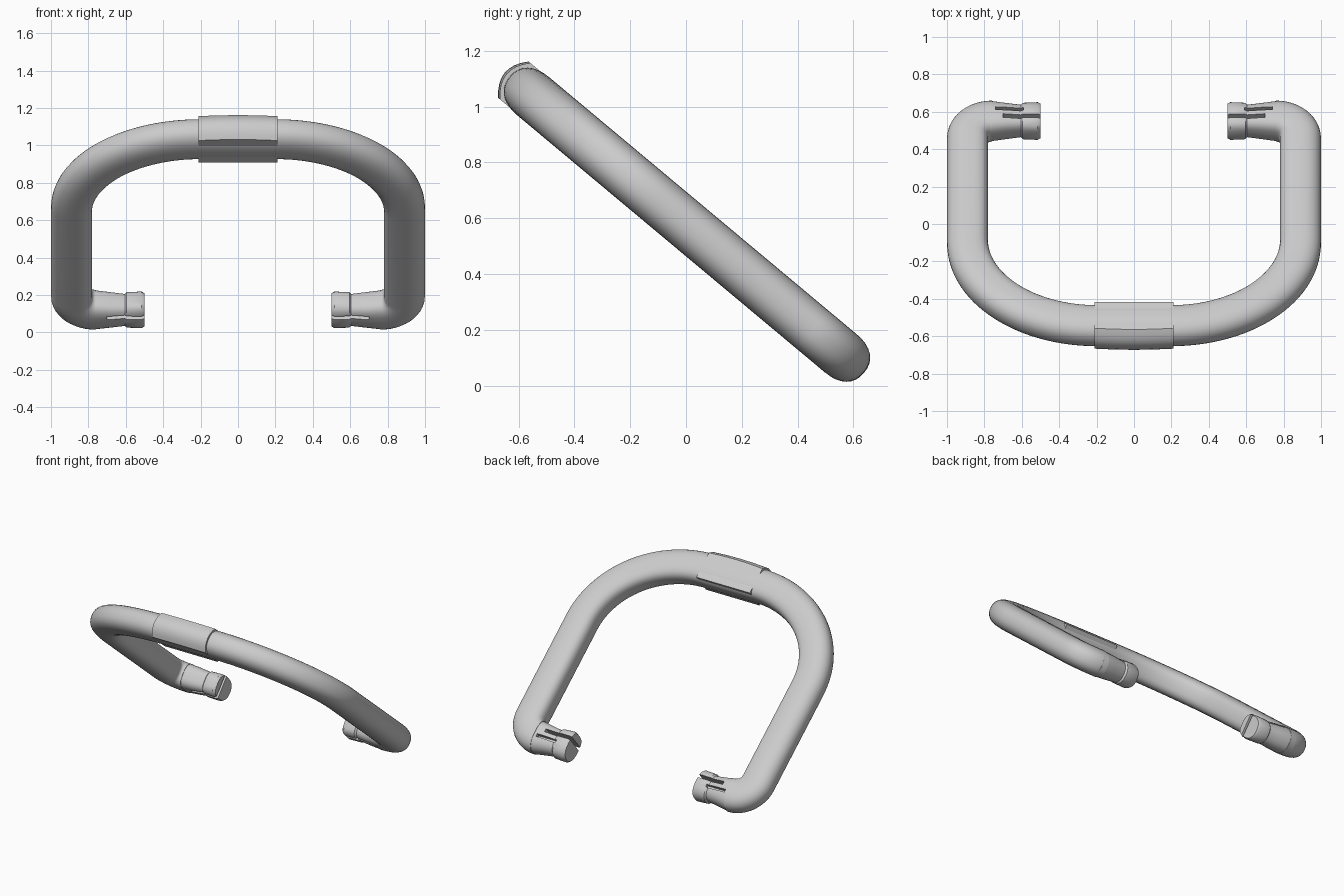
import bpy, bmesh
from math import sin, cos, pi, hypot, copysign

if "Cube" in bpy.data.objects:
    bpy.data.objects.remove(bpy.data.objects["Cube"])

# The handle lies in a tilted plane: x, s (up the slope), n (out of the plane)
CS, SN = 0.767, 0.641
S0, S1, N0 = -0.35, 1.085, 0.445     # foot row, top row, mid thickness


def world(x, s, n):
    return (x, -CS * s + SN * n, SN * s + CS * n)


def loft(name, rings, smooth=True):
    bm = bmesh.new()
    vr = [[bm.verts.new(world(*p)) for p in r] for r in rings]
    k = len(vr[0])
    for a, b in zip(vr, vr[1:]):
        for i in range(k):
            j = (i + 1) % k
            bm.faces.new((a[i], a[j], b[j], b[i]))
    bm.faces.new(vr[0])
    bm.faces.new(vr[-1])
    bmesh.ops.recalc_face_normals(bm, faces=bm.faces)
    me = bpy.data.meshes.new(name)
    bm.to_mesh(me)
    bm.free()
    ob = bpy.data.objects.new(name, me)
    bpy.context.collection.objects.link(ob)
    if smooth:
        bpy.ops.object.select_all(action='DESELECT')
        ob.select_set(True)
        bpy.context.view_layer.objects.active = ob
        bpy.ops.object.shade_smooth_by_angle(angle=0.6)
    return ob


def box(name, x0, x1, s0, s1, n0, n1):
    ob = loft(name, [[(x, s0, n0), (x, s1, n0), (x, s1, n1), (x, s0, n1)]
                     for x in (x0, x1)], False)
    ob.hide_render = True
    ob.hide_viewport = True
    return ob


def oval(ru, rn, count=32):
    # Rounded section, squarer on the inner side and underside
    pts = []
    for i in range(count):
        a = 2 * pi * i / count
        c, d = cos(a), sin(a)
        e = 2 / (2.3 if c > 0 else 3.0)
        pts.append((ru * copysign(abs(c) ** e, c), rn * copysign(abs(d) ** e, d)))
    return pts


# Bent tube: half path from the left foot to the middle, then mirrored
path = []
for i in range(13):
    a = pi / 2 * i / 12
    path.append((-0.76 - 0.13 * sin(a), S0 + 0.13 - 0.13 * cos(a)))
for i in range(33):
    a = pi / 2 * i / 32
    path.append((-0.2 - 0.69 * cos(a), 0.5 + (S1 - 0.5) * sin(a)))
path += [(-x, s) for x, s in reversed(path)]
rings = []
for i, (x, s) in enumerate(path):
    ax, a_s = path[max(i - 1, 0)]
    bx, b_s = path[min(i + 1, len(path) - 1)]
    tx, ts = bx - ax, b_s - a_s
    if i in (0, len(path) - 1):
        ts = 0
    L = hypot(tx, ts)
    rings.append([(x - ts / L * u, s + tx / L * u, N0 + n)
                  for u, n in oval(0.11, 0.089)])
loft("bent_tube", rings)

# Centre grip sleeve: flat faces, rounded outer side, slightly arched
rings = []
for x, k in ((-0.21, 0), (-0.1, 0.006), (0, 0.008), (0.1, 0.006), (0.21, 0)):
    sec = [(0.985, 0.36), (0.985, 0.53)]
    for i in range(9):
        t = -1 + i / 4
        sec.append((1.17 + k + 0.04 * (1 - t * t), N0 - 0.085 * t))
    rings.append([(x, s, n) for s, n in sec])
loft("centre_sleeve", rings)

# Tapered end fittings with a collar at the tip
stations = [(-0.80, 0.107, 0.087), (-0.76, 0.107, 0.087), (-0.68, 0.094, 0.082),
            (-0.605, 0.085, 0.074), (-0.595, 0.097, 0.08), (-0.515, 0.101, 0.082),
            (-0.5, 0.092, 0.074)]
foot = loft("end_fittings", [[(x, S0 - u, N0 + n) for u, n in oval(ru, rn)]
                             for x, ru, rn in stations])

# Fork slot and shallow side pocket
cutters = [box("fork_slot_cutter", -0.7, -0.45, -0.328, -0.305, 0.3, 0.6),
           box("pocket_cutter", -0.74, -0.59, -0.375, -0.355, 0.495, 0.6)]
for c in cutters:
    m = foot.modifiers.new("cut", 'BOOLEAN')
    m.operation = 'DIFFERENCE'
    m.solver = 'EXACT'
    m.object = c
m = foot.modifiers.new("mirror", 'MIRROR')
